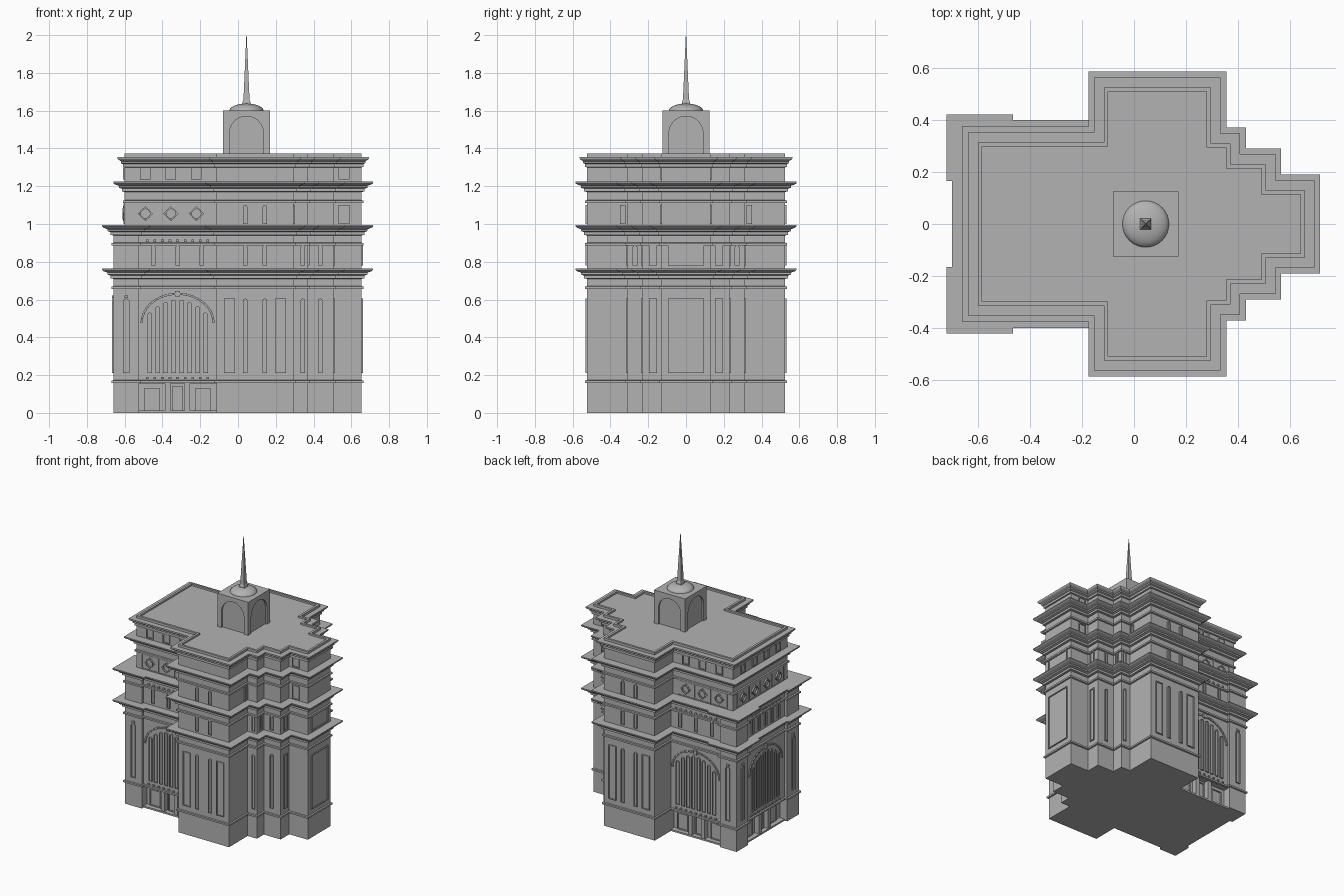
import bpy, bmesh, math
from mathutils import Vector

cube = bpy.data.objects.get("Cube")
if cube:
    bpy.data.objects.remove(cube, do_unlink=True)

stone = bpy.data.materials.new("grey_stone")
stone.use_nodes = True
stone.diffuse_color = (0.45, 0.45, 0.45, 1)
stone.node_tree.nodes["Principled BSDF"].inputs["Base Color"].default_value = (0.45, 0.45, 0.45, 1)


def finish(bm, name):
    bmesh.ops.recalc_face_normals(bm, faces=bm.faces)
    mesh = bpy.data.meshes.new(name)
    bm.to_mesh(mesh)
    bm.free()
    mesh.materials.append(stone)
    obj = bpy.data.objects.new(name, mesh)
    bpy.context.collection.objects.link(obj)
    return obj


def skin(bm, rings):
    """Join equal rings of points into a closed solid."""
    loops = [[bm.verts.new(p) for p in ring] for ring in rings]
    for a, b in zip(loops, loops[1:]):
        for i in range(len(a)):
            j = (i + 1) % len(a)
            bm.faces.new((a[i], a[j], b[j], b[i]))
    bm.faces.new(loops[0])
    bm.faces.new(loops[-1])


def box(bm, x0, x1, y0, y1, z0, z1):
    plan = [(x0, y0), (x1, y0), (x1, y1), (x0, y1)]
    skin(bm, [[(x, y, z) for x, y in plan] for z in (z0, z1)])


# Plans of the walls, each mirrored across y
def mirrored(half):
    return half + [(x, -y) for x, y in reversed(half)]


east = [(-.115, .525), (.295, .525), (.295, .31), (.37, .31), (.37, .23),
        (.505, .23), (.505, .13), (.655, .13)]
corner = [(-.66, .225), (-.66, .36), (-.525, .36)]
lower_plan = mirrored([(-.64, .225)] + corner + [(-.525, .34), (-.115, .34)] + east)
porch_plan = mirrored([(-.60, .225)] + corner + [(-.525, .30), (-.115, .30)] + east)
upper_plan = mirrored([(-.60, .314), (-.115, .314)] + east)


def grow(plan, d):
    pts = [Vector(p) for p in plan]
    result = []
    for i, p in enumerate(pts):
        a = (p - pts[i - 1]).normalized()
        b = (pts[(i + 1) % len(pts)] - p).normalized()
        result.append(p + d * Vector((-a.y - b.y, a.x + b.x)))
    return result


def walls(name, plan, profile):
    bm = bmesh.new()
    skin(bm, [[(p.x, p.y, z) for p in grow(plan, d)] for d, z in profile])
    return finish(bm, name)


def band(z):
    return [(0, z), (.01, z + .002), (.01, z + .014), (0, z + .016)]


def cornice(top, reach):
    steps = [(0, .055), (.25, .053), (.25, .038), (.5, .033), (.5, .023),
             (.9, .014), (1, .008), (1, 0), (0, 0)]
    return [(reach * r, top - h) for r, h in steps]


walls("floor_slab", lower_plan, [(0, 0), (0, .012)])
walls("base_with_porches", porch_plan, [(0, .01), (0, .16)])
walls("lower_walls", lower_plan, [(0, .155)] + band(.157) + band(.655)
      + cornice(.765, .06) + band(.885) + cornice(.995, .06))
walls("upper_walls", upper_plan, [(0, .98)] + band(1.11) + cornice(1.225, .06)
      + cornice(1.355, .038) + [(0, 1.372), (-.016, 1.372), (-.016, 1.36)])


# Relief helpers: a side is "N", "S", "E" or "W", u runs along the wall
def place(side, d, u, z):
    return {"N": (u, d, z), "S": (u, -d, z), "E": (d, u, z), "W": (-d, u, z)}[side]


def rect(u, w, z0, z1):
    return [(u - w / 2, z0), (u + w / 2, z0), (u + w / 2, z1), (u - w / 2, z1)]


def arch(u, w, z0, z1, n=8):
    r = w / 2
    top = [(u + r * math.cos(math.pi * i / n), z1 - r + r * math.sin(math.pi * i / n))
           for i in range(n + 1)]
    return [(u - r, z0), (u + r, z0)] + top


def ngon(u, z, r, n):
    return [(u + r * math.cos(math.tau * i / n), z + r * math.sin(math.tau * i / n))
            for i in range(n)]


def framed(bm, side, d, shape, rim=.006, lift=.008):
    """Raised frame around a sunken pane."""
    us, zs = [p[0] for p in shape], [p[1] for p in shape]
    cu, cz = (min(us) + max(us)) / 2, (min(zs) + max(zs)) / 2
    su = 1 - 2 * rim / (max(us) - min(us))
    sz = 1 - 2 * rim / (max(zs) - min(zs))
    inner = [(cu + (u - cu) * su, cz + (z - cz) * sz) for u, z in shape]
    layers = [(shape, -.01), (shape, lift), (inner, lift), (inner, .001)]
    skin(bm, [[place(side, d + o, u, z) for u, z in s] for s, o in layers])


def plate(bm, side, d0, d1, shape):
    skin(bm, [[place(side, d, u, z) for u, z in shape] for d in (d0, d1)])


tall, mid, third, attic = (.21, .605), (.78, .887), (1.0, 1.1), (1.235, 1.3)

# Transept and stepped east end windows
bm = bmesh.new()
for side in "NS":
    for s in (-1, 1):
        framed(bm, side, .525, rect(.09 + s * .135, .06, *tall))
        for span in (tall, mid, third):
            framed(bm, side, .525, arch(.09 + s * .052, .025, *span), .004)
    for u, d in ((.343, .31), (.435, .23)):
        for span in (tall, mid):
            framed(bm, side, d, arch(u, .025, *span), .004)
    for span in (third, attic):
        framed(bm, side, .13, rect(.56, .058, *span))
for span in (tall, mid):
    framed(bm, "E", .655, rect(0, .19, *span))
    for s in (-1, 1):
        framed(bm, "E", .505, rect(s * .175, .042, *span))
for s in (-1, 1):
    framed(bm, "E", .37, arch(s * .27, .025, *mid), .004)
    framed(bm, "E", .295, rect(s * .335, .03, *third))
finish(bm, "east_windows")

# Great arched windows, porches and corner slits of the west block
great = bmesh.new()
porch = bmesh.new()
slits = bmesh.new()
for side, d, c, half in (("N", .34, -.32, .205), ("S", .34, -.32, .205), ("W", .64, 0, .225)):
    for i in range(8):
        u = (i - 3.5) * .042
        framed(great, side, d, arch(c + u, .026, .21, .60 - 3.2 * u * u), .004)
    # hood moulding and keystone
    for i in range(17):
        a, b = (math.pi * (i + k) / 17 for k in (.06, .94))
        hood = [(c + r * math.cos(t), .475 + (r - .035) * math.sin(t))
                for r, t in ((.185, a), (.196, a), (.196, b), (.185, b))]
        plate(great, side, d - .01, d + .008, hood)
    plate(great, side, d - .01, d + .014, rect(c, .025, .615, .645))
    # small dentils below the cornices
    for k in range(9):
        plate(great, side, d - .01, d + .008, rect(c + (k - 4) * .04, .014, .905, .918))
        plate(great, side, d - .01, d + .008, rect(c + (k - 4) * .04, .014, .18, .19))
    # porch piers and door
    for s in (-1, 1):
        plate(porch, side, d - .05, d - .004, rect(c + s * .052, .028, .01, .156))
        framed(porch, side, d - .04, rect(c + s * .135, .085, .012, .13))
    framed(porch, side, d - .04, rect(c, .06, .012, .14))
    # middle storey windows
    count, gap = (5, .075) if side == "W" else (3, .128)
    for i in range(count):
        framed(slits, side, d, arch(c + (i - (count - 1) / 2) * gap, .024, *mid), .004)
    # corner slits with caps
    for u in ((-.29, .29) if side == "W" else (-.592,)):
        e = .66 if side == "W" else .36
        framed(slits, side, e, arch(u, .035, *tall), .005)
        plate(slits, side, e - .01, e + .008, rect(u, .02, .608, .622))
finish(great, "great_windows")
finish(porch, "porch_piers_and_doors")
finish(slits, "west_slit_windows")

# Rosette frieze and attic windows
bm = bmesh.new()
for side, d, c, count in (("N", .314, -.355, 3), ("S", .314, -.355, 3), ("W", .60, 0, 4)):
    for i in range(count):
        u = c + (i - (count - 1) / 2) * .135
        framed(bm, side, d, rect(u, .133, 1.0, 1.108), .004, .005)
        framed(bm, side, d, ngon(u, 1.055, .04, 4), .009, .009)
        framed(bm, side, d, ngon(u, 1.055, .03, 16), .006, .012)
        framed(bm, side, d, rect(u, .055, *attic))
finish(bm, "rosette_frieze")

# Roof lantern with arched niches
cx = .045
bm = bmesh.new()
box(bm, -.113, .113, -.113, .113, 1.35, 1.59)
niche = arch(0, .18, 1.36, 1.57, 20)
face = [(-.125, 1.36), niche[0]] + niche[:1:-1][1:-1] + [niche[1], (.125, 1.36), (.125, 1.602), (-.125, 1.602)]
face = [(-.125, 1.36), niche[0]] + list(reversed(niche[2:])) + face[-4:]
for side in "NSEW":
    plate(bm, side, .105, .125, face)
box(bm, -.125, .125, -.125, .125, 1.58, 1.602)
finish(bm, "lantern").location.x = cx

# Shallow dome
bm = bmesh.new()
rings = []
for i in range(7):
    t = math.pi / 2 * i / 7
    rings.append([(x, y, 1.6 + .038 * math.sin(t)) for x, y in ngon(0, 0, .09 * math.cos(t), 32)])
skin(bm, rings)
dome = finish(bm, "dome")
dome.location.x = cx
for p in dome.data.polygons:
    p.use_smooth = len(p.vertices) == 4

# Square spire
bm = bmesh.new()
skin(bm, [[(sx * r, sy * r, z) for sx, sy in ((-1, -1), (1, -1), (1, 1), (-1, 1))]
          for r, z in ((.021, 1.62), (.021, 1.645), (.016, 1.66), (.001, 2.0))])
finish(bm, "spire").location.x = cx
